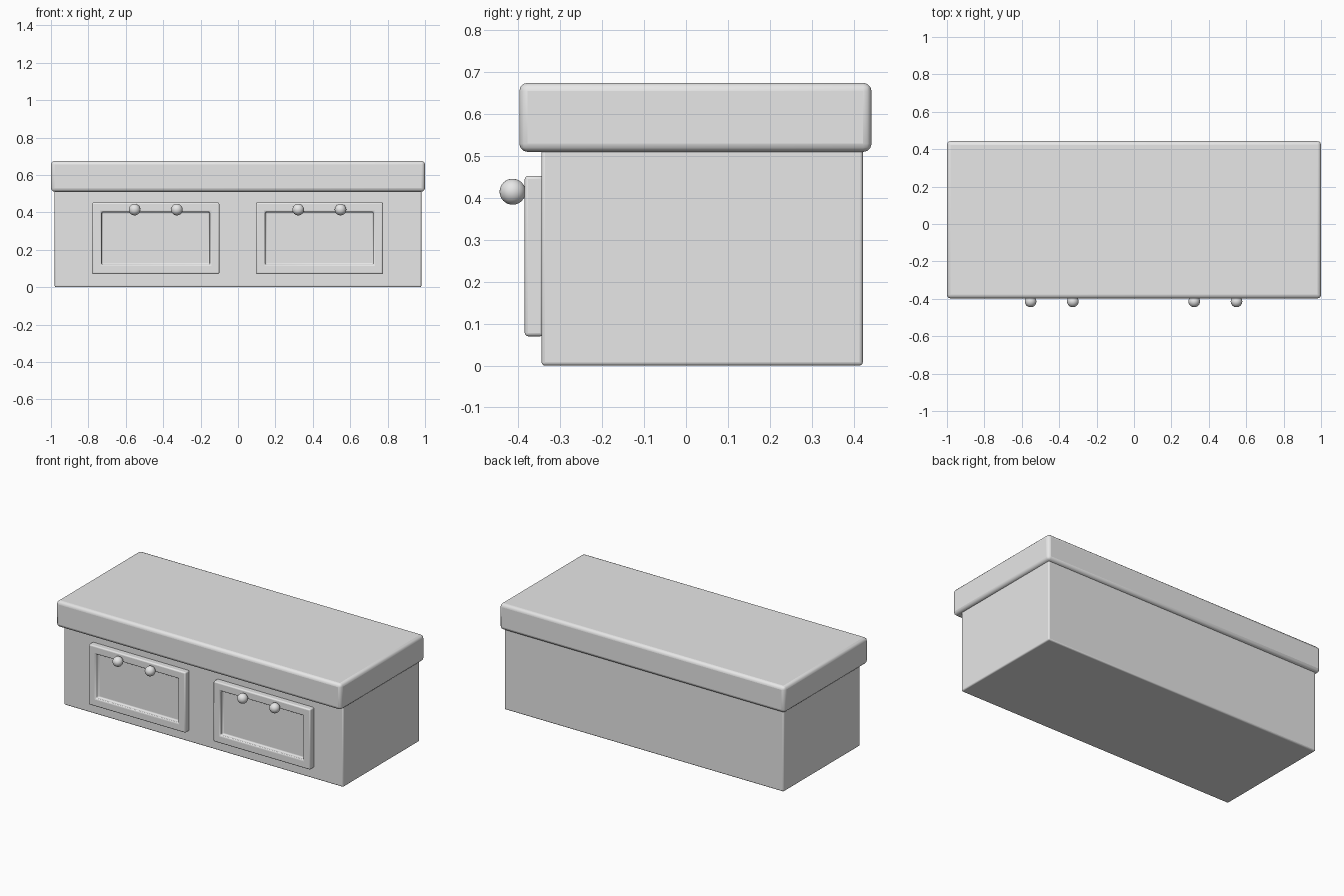
import bpy
import bmesh
from mathutils import Vector

cube = bpy.data.objects.get("Cube")
if cube:
    bpy.data.objects.remove(cube, do_unlink=True)

grey = bpy.data.materials.new("plain_grey")
grey.use_nodes = True
colour = (0.8, 0.8, 0.8, 1)
grey.diffuse_color = colour
grey.node_tree.nodes["Principled BSDF"].inputs["Base Color"].default_value = colour


def finish(obj, bevel=0.0, segments=3):
    """Give the part its material, rounded edges and smooth shading."""
    obj.data.materials.append(grey)
    if bevel:
        mod = obj.modifiers.new("rounded_edges", "BEVEL")
        mod.width = bevel
        mod.segments = segments
        mod.limit_method = "ANGLE"
    bpy.ops.object.select_all(action="DESELECT")
    obj.select_set(True)
    bpy.context.view_layer.objects.active = obj
    bpy.ops.object.shade_smooth_by_angle()


def box(name, low, high, bevel, recess=None):
    """Box between two corners, with an optional framed recess in its front."""
    low, high = Vector(low), Vector(high)
    bm = bmesh.new()
    bmesh.ops.create_cube(bm, size=1)
    for v in bm.verts:
        v.co = (low + high) / 2 + v.co * (high - low)
    if recess:
        rim, depth = recess
        bm.normal_update()
        front = min(bm.faces, key=lambda f: f.calc_center_median().y)
        bmesh.ops.inset_region(bm, faces=[front], thickness=rim)
        bmesh.ops.inset_region(bm, faces=[front], thickness=0.0005)
        for v in front.verts:
            v.co.y += depth
    mesh = bpy.data.meshes.new(name)
    bm.to_mesh(mesh)
    bm.free()
    obj = bpy.data.objects.new(name, mesh)
    bpy.context.collection.objects.link(obj)
    finish(obj, bevel)
    return obj


# Cabinet body and overhanging top
box("cabinet_body", (-0.98, -0.345, 0), (0.98, 0.422, 0.52), 0.008)
box("cabinet_top", (-1, -0.398, 0.51), (1, 0.443, 0.675), 0.02)

# Framed drawer fronts, each with a pair of round knobs
for side, x in (("right", -0.44), ("left", 0.435)):
    box(side + "_drawer_front", (x - 0.34, -0.385, 0.07), (x + 0.34, -0.34, 0.453),
        0.008, recess=(0.072, 0.025))
    for place, dx in (("right", -0.113), ("left", 0.113)):
        bpy.ops.mesh.primitive_uv_sphere_add(segments=32, ring_count=16, radius=0.031,
                                             location=(x + dx, -0.414, 0.415))
        knob = bpy.context.object
        knob.name = side + "_drawer_" + place + "_knob"
        finish(knob)
